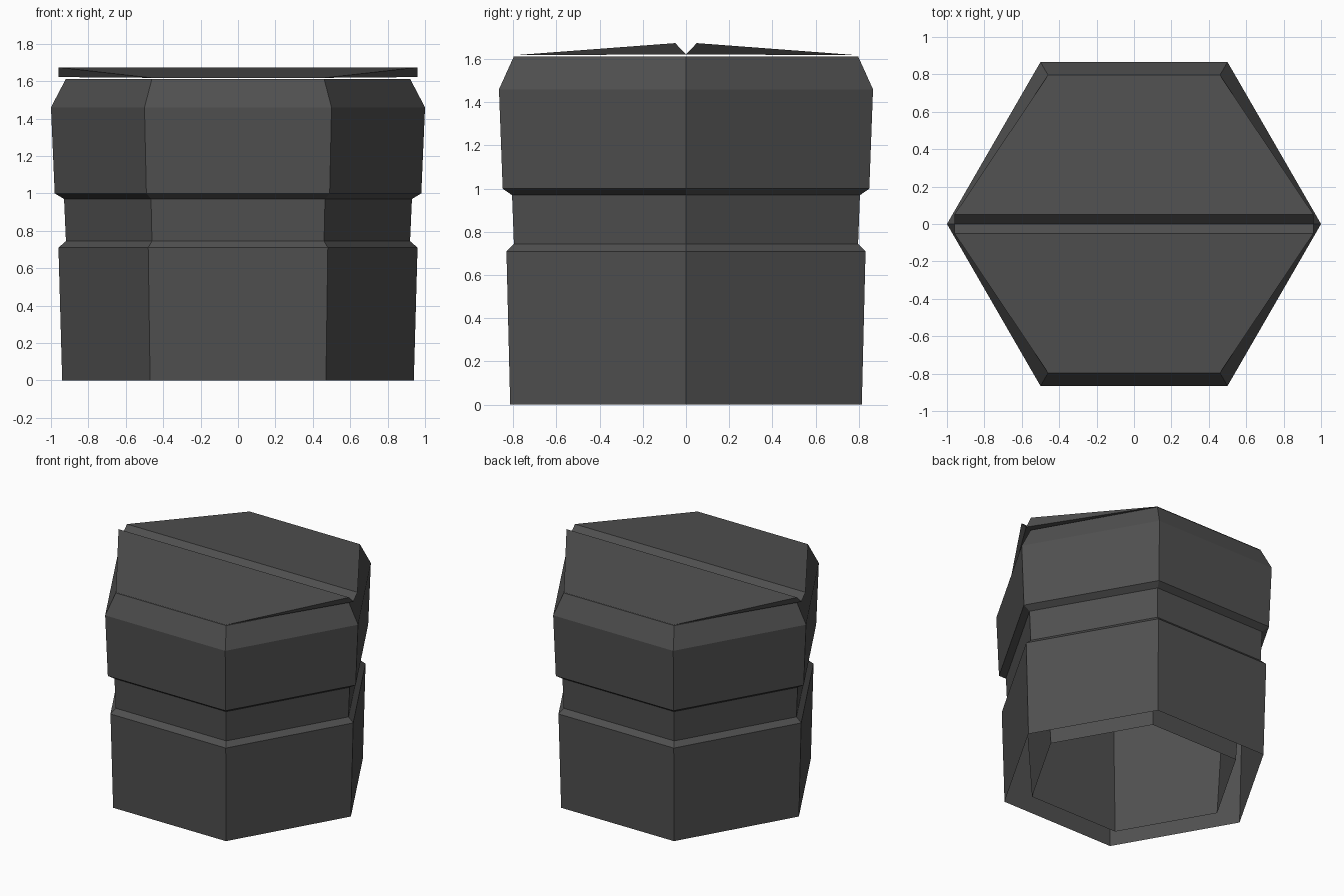
import bpy, bmesh, math

if "Cube" in bpy.data.objects:
    bpy.data.objects.remove(bpy.data.objects["Cube"])

SIDES = 6
grey = bpy.data.materials.new("dark grey")
grey.diffuse_color = (0.08, 0.08, 0.08, 1)
grey.use_nodes = True
grey.node_tree.nodes["Principled BSDF"].inputs["Base Color"].default_value = grey.diffuse_color


def finish(name, bm):
    bmesh.ops.recalc_face_normals(bm, faces=bm.faces)
    mesh = bpy.data.meshes.new(name)
    bm.to_mesh(mesh)
    bm.free()
    mesh.materials.append(grey)
    obj = bpy.data.objects.new(name, mesh)
    bpy.context.collection.objects.link(obj)
    return obj


def hex_shell(name, profile):
    """Sweep a (radius, height) profile around a hexagon with corners on x."""
    bm = bmesh.new()
    rings = []
    for r, z in profile:
        rings.append([bm.verts.new((r * math.cos(i * math.tau / SIDES),
                                    r * math.sin(i * math.tau / SIDES), z))
                      for i in range(SIDES)])
    for a, b in zip(rings, rings[1:]):
        for i in range(SIDES):
            j = (i + 1) % SIDES
            bm.faces.new((a[i], a[j], b[j], b[i]))
    return finish(name, bm)


# Bin body: outer wall with recessed band and bevelled rim, then the inner
# liner running back down; the gap between them stays open underneath
hex_shell("bin_body", [
    (0.94, 0.0), (0.96, 0.71), (0.92, 0.745), (0.93, 0.97), (0.98, 1.0),
    (1.0, 1.46), (0.92, 1.613), (0.84, 1.613), (0.80, 0.9), (0.74, 0.0)])


# Lid: two wedge flaps that meet in a V groove
def lid_flap(name, side):
    bm = bmesh.new()
    groove, ridge, rim = [
        [bm.verts.new((sx * x, side * y, z)) for sx in (-1, 1)]
        for x, y, z in ((0.96, 0.0, 1.622), (0.96, 0.05, 1.674),
                        (0.46, 0.795, 1.618))]
    for a, b in ((groove, ridge), (ridge, rim), (rim, groove)):
        bm.faces.new((a[0], a[1], b[1], b[0]))
    for k in (0, 1):
        bm.faces.new((groove[k], ridge[k], rim[k]))
    return finish(name, bm)


lid_flap("front_lid_flap", -1)
lid_flap("back_lid_flap", 1)
